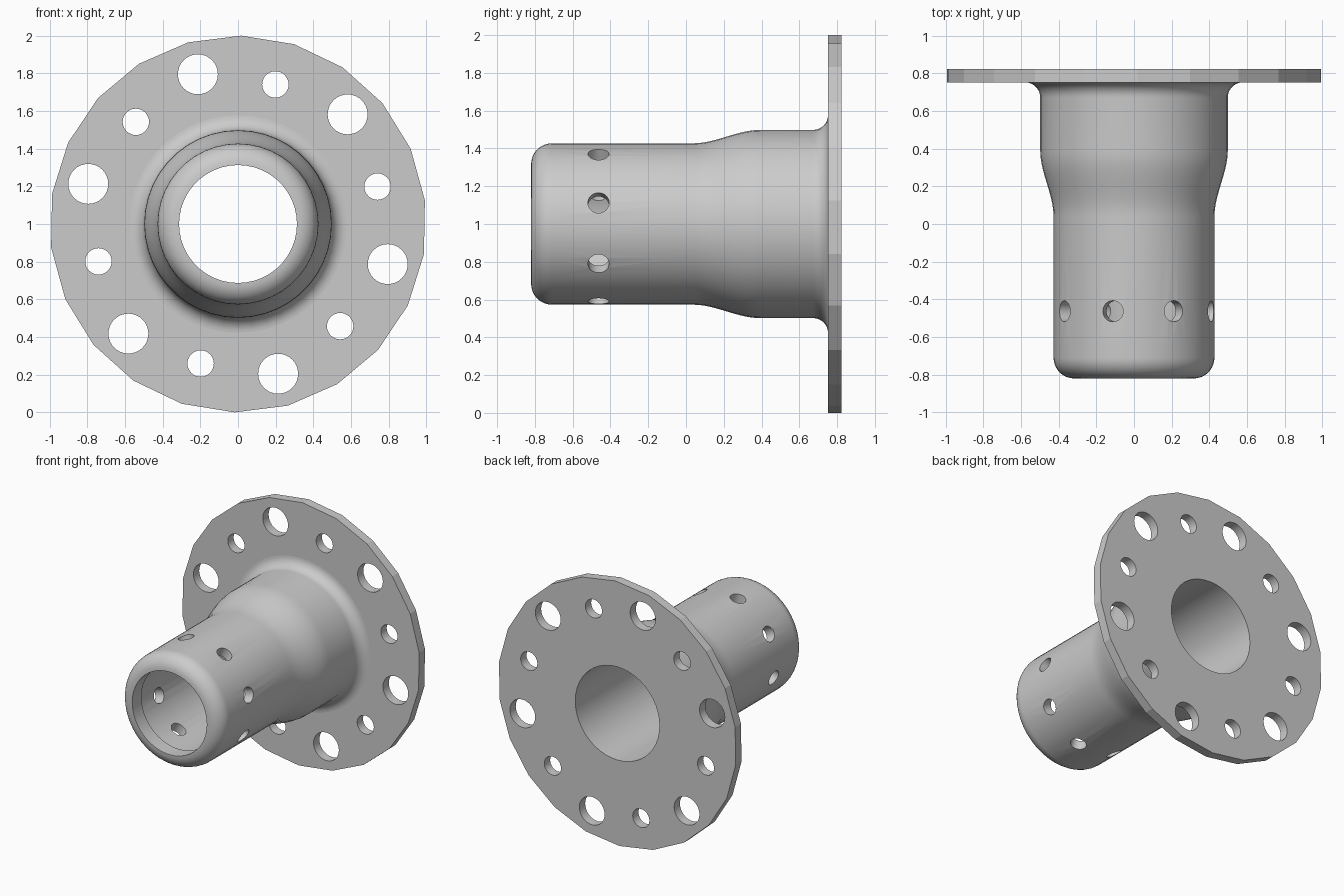
import bpy, bmesh
from math import sin, cos, pi, radians
from mathutils import Matrix, Vector

if "Cube" in bpy.data.objects:
    bpy.data.objects.remove(bpy.data.objects["Cube"])

CZ = 1.0  # height of the tube axis


def finish(name, bm):
    bmesh.ops.recalc_face_normals(bm, faces=bm.faces)
    me = bpy.data.meshes.new(name)
    bm.to_mesh(me)
    bm.free()
    ob = bpy.data.objects.new(name, me)
    bpy.context.collection.objects.link(ob)
    return ob


def lathe(name, profile, n, phase=0.0):
    """Solid turned around the y axis from (radius, y) points."""
    bm = bmesh.new()
    rings = [[bm.verts.new((r * cos(phase + 2 * pi * i / n), y,
                            CZ + r * sin(phase + 2 * pi * i / n)))
              for i in range(n)] for r, y in profile]
    for a, b in zip(rings, rings[1:]):
        for i in range(n):
            j = (i + 1) % n
            bm.faces.new((a[i], a[j], b[j], b[i]))
    bm.faces.new(rings[0])
    bm.faces.new(rings[-1])
    return finish(name, bm)


def drill(bm, centre, axis, radius, length):
    rot = Vector(axis).to_track_quat('Z', 'Y').to_matrix().to_4x4()
    bmesh.ops.create_cone(bm, cap_ends=True, segments=32, radius1=radius,
                          radius2=radius, depth=length,
                          matrix=Matrix.Translation(centre) @ rot)


def combine(target, tool, operation):
    bpy.context.view_layer.objects.active = target
    mod = target.modifiers.new(operation, 'BOOLEAN')
    mod.operation, mod.solver, mod.object = operation, 'EXACT', tool
    bpy.ops.object.modifier_apply(modifier=mod.name)
    bpy.data.objects.remove(tool, do_unlink=True)


def arc(r, y, rad, a0, a1, steps=9):
    return [(r + rad * cos(radians(a0 + (a1 - a0) * i / steps)),
             y + rad * sin(radians(a0 + (a1 - a0) * i / steps)))
            for i in range(steps + 1)]


# tube: rounded nose, straight barrel, S-shaped shoulder, root fillet
profile = arc(0.317, -0.71, 0.11, -90, 0)
for i in range(11):
    t = i / 10
    profile.append((0.427 + 0.071 * t * t * (3 - 2 * t), 0.04 + 0.35 * t))
profile += arc(0.578, 0.672, 0.08, 180, 90)
profile.append((0.578, 0.785))
body = lathe("flanged_tube", profile, 44)

# mounting flange: 22-sided plate
flange = lathe("flange", [(1.0, 0.752), (1.0, 0.822)], 22, radians(89))
combine(body, flange, 'UNION')

# through bore with an inward lip at the nose
bore = lathe("bore", [(0.313, -0.95), (0.313, -0.71),
                      (0.353, -0.71), (0.353, 0.95)], 44)
combine(body, bore, 'DIFFERENCE')

# alternating bolt holes and a ring of barrel holes
bm = bmesh.new()
for k in range(6):
    for deg, dist, rad in ((45, 0.823, 0.106), (15, 0.767, 0.07)):
        a = radians(deg + 60 * k)
        drill(bm, (dist * cos(a), 0.79, CZ + dist * sin(a)), (0, 1, 0), rad, 0.3)
for k in range(8):
    a = radians(15.3 + 45 * k)
    drill(bm, (0.4 * cos(a), -0.463, CZ + 0.4 * sin(a)),
          (cos(a), 0, sin(a)), 0.056, 0.3)
combine(body, finish("holes", bm), 'DIFFERENCE')

# smooth tube, crisp plate
body.select_set(True)
bpy.context.view_layer.objects.active = body
bpy.ops.object.shade_smooth_by_angle(angle=radians(15))
for p in body.data.polygons:
    if abs(p.normal.y) > 0.999:
        p.use_smooth = False
